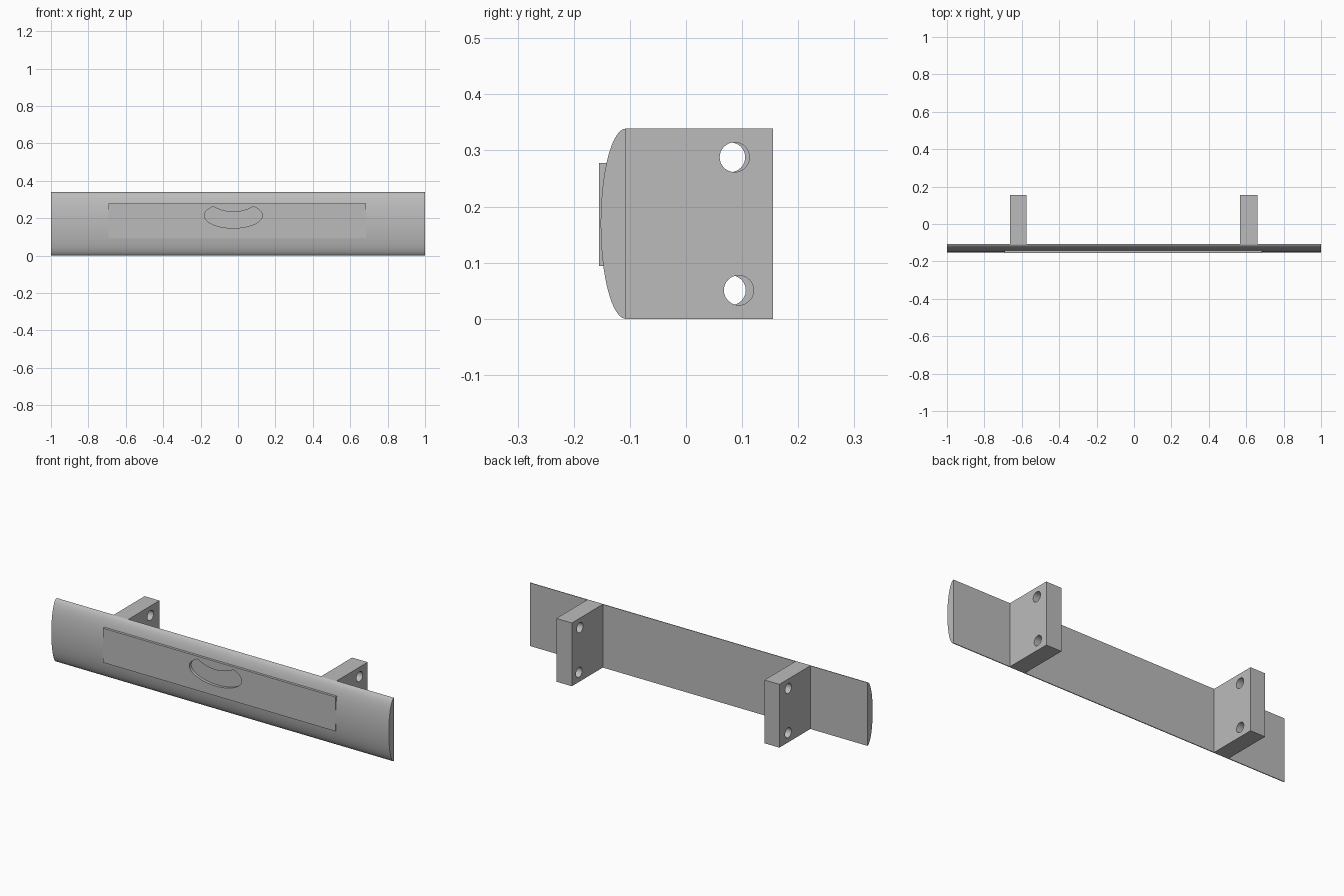
import bpy
import bmesh
from math import cos, sin, pi, asin, radians
from mathutils import Matrix, Vector

cube = bpy.data.objects.get("Cube")
if cube:
    bpy.data.objects.remove(cube, do_unlink=True)

grey = bpy.data.materials.new("satin_grey")
grey.use_nodes = True
colour = (0.5, 0.5, 0.5, 1)
grey.diffuse_color = colour
grey.node_tree.nodes["Principled BSDF"].inputs["Base Color"].default_value = colour


def prism(name, outline, offset):
    """Extrude a closed outline of 3D points along an offset."""
    bm = bmesh.new()
    face = bm.faces.new([bm.verts.new(p) for p in outline])
    new = bmesh.ops.extrude_face_region(bm, geom=[face])["geom"]
    verts = [g for g in new if isinstance(g, bmesh.types.BMVert)]
    bmesh.ops.translate(bm, verts=verts, vec=Vector(offset))
    bmesh.ops.recalc_face_normals(bm, faces=bm.faces)
    mesh = bpy.data.meshes.new(name)
    bm.to_mesh(mesh)
    bm.free()
    mesh.materials.append(grey)
    obj = bpy.data.objects.new(name, mesh)
    bpy.context.collection.objects.link(obj)
    return obj


def box(name, x0, x1, y0, y1, z0, z1):
    return prism(name, [(x0, y0, z0), (x1, y0, z0), (x1, y0, z1), (x0, y0, z1)],
                 (0, y1 - y0, 0))


def activate(obj):
    bpy.ops.object.select_all(action="DESELECT")
    obj.select_set(True)
    bpy.context.view_layer.objects.active = obj


def cut(obj, cutter):
    cutter.hide_render = True
    mod = obj.modifiers.new("cut", "BOOLEAN")
    mod.operation = "DIFFERENCE"
    mod.solver = "EXACT"
    mod.object = cutter
    activate(obj)
    bpy.ops.object.modifier_apply(modifier=mod.name)


def smooth(obj):
    activate(obj)
    bpy.ops.object.shade_smooth_by_angle(angle=radians(30))


HEIGHT, BACK, BULGE = 0.339, -0.107, 0.045

# Handle bar: half-ellipse profile with a flat back
steps = 48
profile = [(-1, BACK - BULGE * sin(pi * i / steps),
            HEIGHT / 2 * (1 - cos(pi * i / steps))) for i in range(steps + 1)]
bar = prism("handle_bar", profile, (2, 0, 0))

# Raised front plate
plate = box("front_plate", -0.693, 0.685, -0.155, -0.1403, 0.094, 0.278)

# Crescent recess: lower part of an ellipse with a round bite out of its top
cx, cz, a, b = -0.025, 0.214, 0.155, 0.067
horn, radius = 0.107, 0.209
tip = asin((1 - (horn / a) ** 2) ** 0.5)
span = asin(horn / radius)
crescent = []
for i in range(41):
    t = pi - tip + (pi + 2 * tip) * i / 40
    crescent.append((cx + a * cos(t), -0.2, cz + b * sin(t)))
for i in range(1, 20):
    t = span - 2 * span * i / 20
    crescent.append((cx + radius * sin(t), -0.2, 0.233 + radius * (1 - cos(t))))
cutter = prism("crescent_cutter", crescent, (0, 0.06, 0))
for part in (bar, plate):
    cut(part, cutter)
    smooth(part)
bpy.data.objects.remove(cutter, do_unlink=True)

# Mounting brackets, each with two screw holes
brackets = [("right_bracket", -0.662, -0.574, [(0.079, 0.288), (0.080, 0.051)]),
            ("left_bracket", 0.568, 0.66, [(0.0865, 0.288), (0.094, 0.051)])]
for name, x0, x1, holes in brackets:
    bracket = box(name, x0, x1, BACK, 0.155, 0, HEIGHT)
    for y, z in holes:
        ring = [(x0 - 0.05, y + 0.0265 * cos(2 * pi * i / 32),
                 z + 0.0265 * sin(2 * pi * i / 32)) for i in range(32)]
        drill = prism("hole_cutter", ring, (x1 - x0 + 0.1, 0, 0))
        cut(bracket, drill)
        bpy.data.objects.remove(drill, do_unlink=True)
    smooth(bracket)
